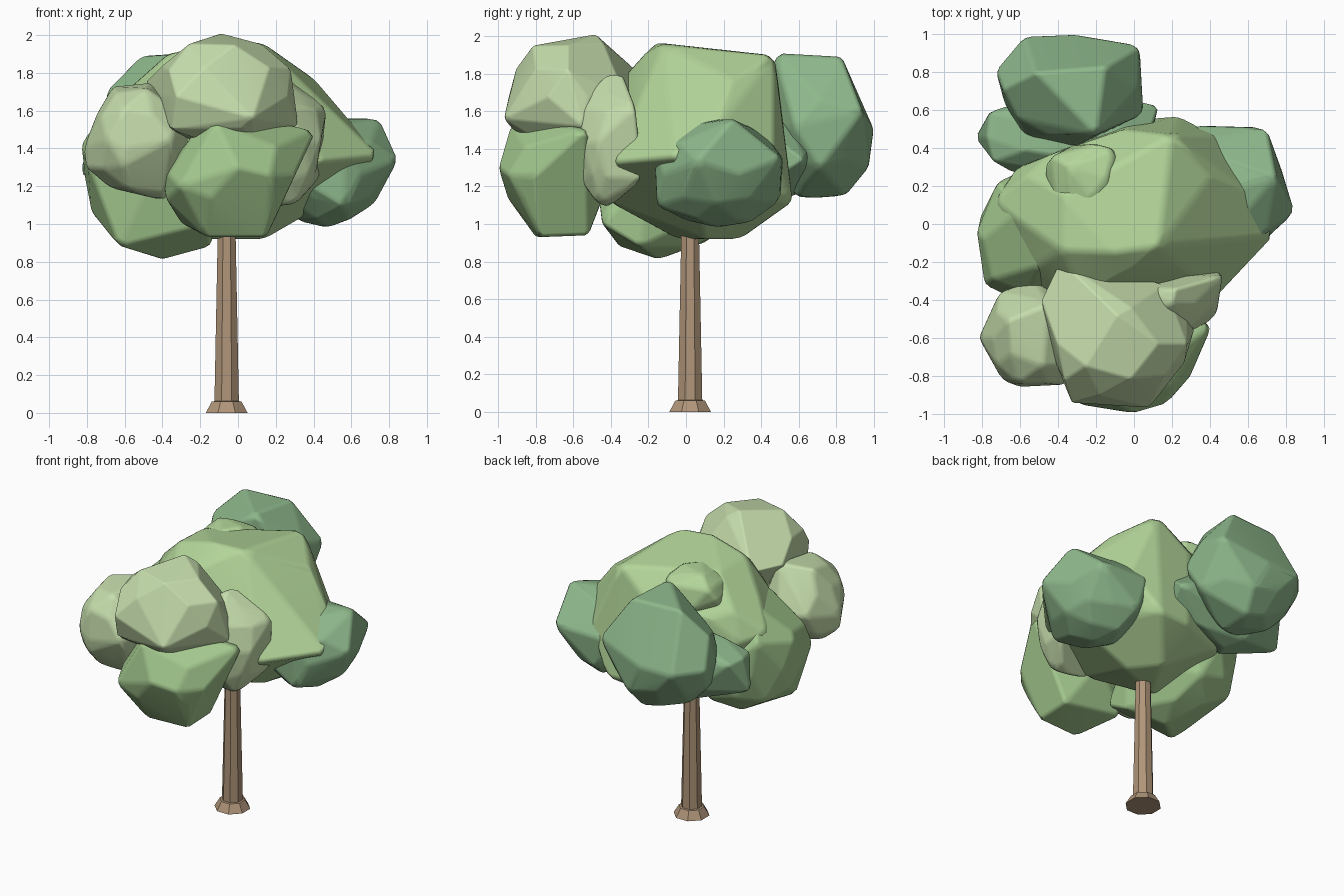
import bpy, bmesh, math, random
from mathutils import Vector

random.seed(5)

def material(name, col):
    m = bpy.data.materials.new(name)
    m.diffuse_color = (*col, 1)
    return m

LIGHT = material("leaf_light", (0.45, 0.67, 0.32))
MID = material("leaf_mid", (0.38, 0.60, 0.28))
PALE = material("leaf_pale", (0.56, 0.72, 0.41))
DARK = material("leaf_dark", (0.27, 0.48, 0.26))
BARK = material("bark", (0.43, 0.30, 0.19))

def make(name, bm, mat):
    me = bpy.data.meshes.new(name)
    bm.to_mesh(me)
    bm.free()
    ob = bpy.data.objects.new(name, me)
    bpy.context.collection.objects.link(ob)
    me.materials.append(mat)
    return ob

def clump(name, mat, lo, hi, corners=(), fill=1.0, bevel=0.022):
    """Faceted convex leaf mass filling the box lo-hi, with optional pulled corners."""
    lo, hi = Vector(lo), Vector(hi)
    c, r = (lo + hi) / 2, (hi - lo) / 2
    bm = bmesh.new()
    bmesh.ops.create_icosphere(bm, subdivisions=2, radius=1)
    pts = [v.co * random.uniform(0.88, 1.12) for v in bm.verts]
    bm.clear()
    # stretch the lump to its box
    ext = [(min(p[i] for p in pts), max(p[i] for p in pts)) for i in range(3)]
    for p in pts:
        bm.verts.new([((p[i] - ext[i][0]) / (ext[i][1] - ext[i][0]) * 2 - 1) * fill * r[i] + c[i]
                      for i in range(3)])
    for p in corners:
        bm.verts.new(p)
    res = bmesh.ops.convex_hull(bm, input=bm.verts[:])
    junk = {g for g in res["geom_interior"] + res["geom_unused"] if isinstance(g, bmesh.types.BMVert)}
    bmesh.ops.delete(bm, geom=list(junk), context='VERTS')
    bmesh.ops.dissolve_limit(bm, angle_limit=math.radians(9), verts=bm.verts[:], edges=bm.edges[:])
    bmesh.ops.recalc_face_normals(bm, faces=bm.faces[:])
    ob = make(name, bm, mat)
    mod = ob.modifiers.new("rounded_edges", 'BEVEL')
    mod.width = bevel
    mod.segments = 2
    mod.limit_method = 'ANGLE'
    mod.angle_limit = math.radians(12)
    mod.harden_normals = True
    bpy.ops.object.select_all(action='DESELECT')
    ob.select_set(True)
    bpy.context.view_layer.objects.active = ob
    bpy.ops.object.shade_smooth_by_angle(angle=math.radians(40))
    return ob

# Trunk: octagonal shaft with flared foot
bm = bmesh.new()
rings = []
for z, r in ((0, 0.12), (0.06, 0.085), (0.062, 0.07), (1.15, 0.047)):
    rings.append([bm.verts.new((-0.06 + r * math.cos(a), 0.022 + r * math.sin(a), z))
                  for a in (math.pi / 8 + k * math.pi / 4 for k in range(8))])
for a, b in zip(rings, rings[1:]):
    for k in range(8):
        bm.faces.new((a[k], a[(k + 1) % 8], b[(k + 1) % 8], b[k]))
bm.faces.new(rings[0][::-1])
bm.faces.new(rings[-1])
make("trunk", bm, BARK)

# Main crown mass
clump("crown_main", LIGHT, (-0.70, -0.46, 0.95), (0.50, 0.50, 1.92), [
    (0.75, -0.06, 1.36), (0.63, 0.16, 1.50), (0.45, -0.38, 1.33), (0.20, 0.47, 1.90),
    (0.13, -0.12, 1.96), (-0.10, -0.15, 1.97), (0.40, 0.25, 1.77), (0.24, 0.57, 1.12),
    (0.43, 0.47, 1.40), (0.0, 0.29, 0.92), (-0.20, -0.05, 0.92), (0.15, 0.10, 0.92),
    (-0.05, 0.50, 1.70), (-0.63, 0.29, 1.48), (-0.44, 0.37, 1.64), (-0.74, 0.12, 1.52),
    (0.05, -0.42, 1.12), (0.0, 0.55, 1.12), (0.50, 0.05, 1.12), (-0.35, 0.42, 1.12)],
    fill=0.95, bevel=0.028)

# Front clumps
clump("crown_front_top", PALE, (-0.49, -0.97, 1.36), (0.31, -0.22, 2.0), [
    (-0.09, -0.48, 2.01), (-0.39, -0.19, 1.75), (0.32, -0.55, 1.52), (0.08, -0.97, 1.56),
    (-0.49, -0.40, 1.75), (-0.22, -0.72, 1.92), (0.08, -0.66, 1.92), (-0.35, -0.88, 1.50)], fill=0.93)
clump("crown_front_left", PALE, (-0.82, -0.86, 1.15), (-0.25, -0.28, 1.74), [
    (-0.60, -0.86, 1.40), (-0.38, -0.60, 1.12), (-0.82, -0.60, 1.40), (-0.45, -0.42, 1.75)], fill=0.96)
clump("crown_front_low", MID, (-0.42, -1.0, 0.94), (0.33, -0.38, 1.56), [
    (0.42, -0.53, 1.51), (-0.31, -0.95, 1.20), (0.15, -0.78, 0.93), (0.15, -0.52, 0.94),
    (-0.17, -0.80, 0.93), (-0.30, -0.50, 1.0), (0.0, -1.0, 1.30), (-0.12, -0.93, 1.54)], fill=0.95)
clump("crown_front_right", PALE, (-0.05, -0.58, 1.09), (0.44, -0.26, 1.80), [
    (0.47, -0.27, 1.62), (0.43, -0.23, 1.24), (0.22, -0.34, 1.80)])

# Left and right clumps
clump("crown_left", MID, (-0.81, -0.48, 0.86), (-0.10, 0.34, 1.64), [
    (-0.40, -0.15, 0.81), (-0.63, -0.36, 0.88), (-0.83, -0.05, 1.42), (-0.14, -0.25, 0.88),
    (-0.79, -0.32, 1.30), (-0.72, 0.22, 1.48), (-0.60, 0.08, 1.68), (-0.15, -0.45, 1.0),
    (-0.50, -0.22, 1.68)])
clump("crown_right", DARK, (0.20, -0.17, 0.98), (0.78, 0.50, 1.56), [
    (0.85, 0.06, 1.34), (0.70, 0.51, 1.35), (0.33, 0.52, 1.35), (0.75, 0.25, 1.56),
    (0.45, 0.49, 1.20), (0.28, 0.42, 1.48)])

# Back clumps
clump("crown_back", DARK, (-0.73, 0.40, 1.14), (0.04, 1.0, 1.90), [
    (-0.52, 0.80, 1.89), (-0.2, 0.47, 1.91), (0.03, 0.94, 1.60), (-0.58, 0.99, 1.50),
    (-0.15, 0.83, 1.89), (0.05, 0.58, 1.52), (-0.25, 0.60, 1.14), (-0.25, 0.85, 1.15)])
clump("crown_back_low", DARK, (-0.84, 0.22, 1.12), (0.08, 0.70, 1.58), [(0.13, 0.63, 1.34)])
clump("crown_top_knob", LIGHT, (-0.47, 0.03, 1.60), (-0.06, 0.43, 1.92), [
    (-0.43, 0.36, 1.84), (-0.10, 0.40, 1.86), (-0.32, 0.04, 1.86)])
